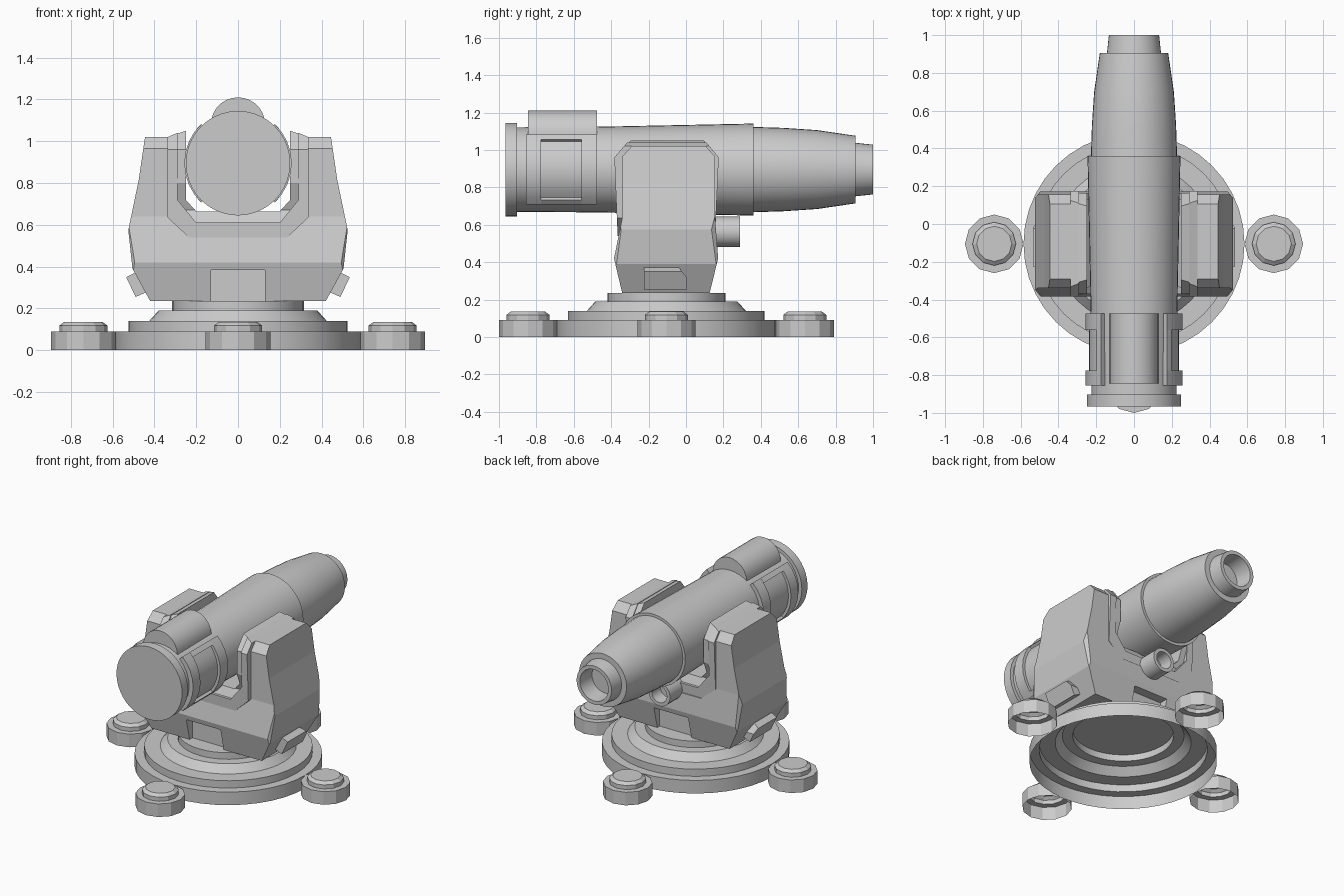
import bpy, bmesh, math
from mathutils import Vector

if "Cube" in bpy.data.objects:
    bpy.data.objects.remove(bpy.data.objects["Cube"])

CY = -0.105      # centre of the base in y
AX = 0.895       # height of the barrel axis


def finish(name, bm, smooth=True):
    bmesh.ops.recalc_face_normals(bm, faces=bm.faces)
    me = bpy.data.meshes.new(name)
    bm.to_mesh(me)
    bm.free()
    ob = bpy.data.objects.new(name, me)
    bpy.context.collection.objects.link(ob)
    if smooth:
        bpy.ops.object.select_all(action='DESELECT')
        ob.select_set(True)
        bpy.context.view_layer.objects.active = ob
        bpy.ops.object.shade_smooth_by_angle(angle=math.radians(28))
    return ob


def lathe(name, profile, centre, axis='Z', seg=40, smooth=True):
    """Revolve (radius, offset) points; radius 0 closes with a pole."""
    bm = bmesh.new()
    rings = []
    for r, h in profile:
        ring = []
        for i in range(1 if r == 0 else seg):
            a = 2 * math.pi * i / seg
            u, v = r * math.cos(a), r * math.sin(a)
            p = Vector((u, v, h)) if axis == 'Z' else Vector((u, h, v))
            ring.append(bm.verts.new(p + Vector(centre)))
        rings.append(ring)
    for a, b in zip(rings, rings[1:]):
        for i in range(seg):
            j = (i + 1) % seg
            vs = [a[i % len(a)], a[j % len(a)], b[j % len(b)], b[i % len(b)]]
            bm.faces.new(list(dict.fromkeys(vs)))
    return finish(name, bm, smooth)


def prisms(name, parts, axis='Y', smooth=False):
    """Extrude each (outline, start, end) along the axis into one mesh."""
    place = {'X': lambda u, v, h: (h, u, v), 'Y': lambda u, v, h: (u, h, v),
             'Z': lambda u, v, h: (u, v, h)}[axis]
    bm = bmesh.new()
    for pts, h0, h1 in parts:
        a = [bm.verts.new(place(u, v, h0)) for u, v in pts]
        b = [bm.verts.new(place(u, v, h1)) for u, v in pts]
        bm.faces.new(a)
        bm.faces.new(b[::-1])
        for i in range(len(a)):
            j = (i + 1) % len(a)
            bm.faces.new((a[i], a[j], b[j], b[i]))
    return finish(name, bm, smooth)


def boolean(ob, tool, op):
    m = ob.modifiers.new("cut", 'BOOLEAN')
    m.object, m.operation, m.solver = tool, op, 'EXACT'
    bpy.context.view_layer.objects.active = ob
    bpy.ops.object.modifier_apply(modifier=m.name)
    bpy.data.objects.remove(tool, do_unlink=True)


def mirrored(half):
    return half + [(-x, z) for x, z in reversed(half)]


def arc(r0, r1, a0, a1, n=8):
    """Curved strip outline around the barrel axis, angles in degrees."""
    ang = [math.radians(a0 + (a1 - a0) * i / n) for i in range(n + 1)]
    return ([(r1 * math.cos(t), AX + r1 * math.sin(t)) for t in ang] +
            [(r0 * math.cos(t), AX + r0 * math.sin(t)) for t in reversed(ang)])


# Stepped base shell, open below
lathe("base", [(0.585, 0), (0.585, 0.09), (0.525, 0.09), (0.525, 0.14), (0.425, 0.14),
               (0.38, 0.19), (0.315, 0.19), (0.315, 0.235), (0, 0.235)], (0, CY, 0))

# Four feet around the base
for i in range(4):
    a = i * math.pi / 2
    lathe(f"foot_{i + 1}", [(0.155, 0), (0.155, 0.09), (0.115, 0.09), (0.115, 0.118),
                            (0.093, 0.135), (0, 0.135)],
          (0.74 * math.cos(a), CY + 0.74 * math.sin(a), 0), seg=12, smooth=False)

# Yoke: front outline trimmed by the side and plan outlines
yoke = prisms("yoke", [(mirrored([(0.42, 0.235), (0.505, 0.39), (0.525, 0.575), (0.475, 0.815),
                                  (0.445, 1.02), (0.33, 1.02), (0.33, 0.635), (0.23, 0.545)]),
                        -0.6, 0.4)])
side = [(-0.34, 0.23), (-0.385, 0.42), (-0.34, 0.64), (-0.34, 0.965), (-0.29, 1.021),
        (0.105, 1.021), (0.155, 0.965), (0.155, 0.64), (0.172, 0.42), (0.125, 0.23)]
boolean(yoke, prisms("side_trim", [(side, -1, 1)], 'X'), 'INTERSECT')
plan = [(0.53, -0.34), (0.53, 0.13), (0.49, 0.18), (-0.49, 0.18),
        (-0.53, 0.13), (-0.53, -0.34), (-0.49, -0.39), (0.49, -0.39)]
boolean(yoke, prisms("plan_trim", [(plan, 0, 2)], 'Z'), 'INTERSECT')
slot = [(-0.13, 0.2), (0.13, 0.2), (0.13, 0.385), (-0.13, 0.385)]
boolean(yoke, prisms("slots", [(slot, -0.6, -0.31), (slot, 0.1, 0.4)]), 'DIFFERENCE')

# Cradle lining inside the yoke: wide lip plus raised inner pad
lip = prisms("cradle", [(mirrored([(0.337, 1.02), (0.29, 1.04), (0.29, 0.72), (0.2, 0.61)][::-1] +
                                  [(0.337, 0.635), (0.235, 0.54)]), -0.6, 0.4)])
lip_side = [(-0.365, 0.53), (-0.383, 0.96), (-0.305, 1.051), (0.1, 1.051),
            (0.175, 0.96), (0.155, 0.53)]
boolean(lip, prisms("lip_trim", [(lip_side, -1, 1)], 'X'), 'INTERSECT')
pad = prisms("cradle_pad", [(mirrored([(0.2, 0.6), (0.295, 0.71), (0.295, 1.035), (0.25, 1.05),
                                       (0.25, 0.72), (0.2, 0.665)]), -0.6, 0.4)])
pad_side = [(-0.36, 0.59), (-0.32, 0.67), (-0.37, 0.80), (-0.37, 0.96), (-0.295, 1.051),
            (0.095, 1.051), (0.165, 0.96), (0.165, 0.80), (0.115, 0.67), (0.15, 0.59)]
boolean(pad, prisms("pad_trim", [(pad_side, -1, 1)], 'X'), 'INTERSECT')

# Slanted lugs low on both sides
for s, n in ((1, "right"), (-1, "left")):
    lug = prisms("lug_" + n, [([(s * 0.535, 0.35), (s * 0.49, 0.255), (s * 0.41, 0.29),
                                (s * 0.455, 0.39)], -0.225, 0.005)])
    trim = [(-0.23, 0.2), (0.006, 0.2), (0.006, 0.315), (-0.06, 0.4), (-0.23, 0.4)]
    boolean(lug, prisms("lug_trim", [(trim, -1, 1)], 'X'), 'INTERSECT')

# Barrel with rear cap, step, taper and muzzle bore
lathe("barrel", [(0, -0.965), (0.25, -0.965), (0.25, -0.903), (0.226, -0.903), (0.229, -0.47),
                 (0.246, 0.36), (0.228, 0.36), (0.223, 0.52), (0.211, 0.7), (0.181, 0.905),
                 (0.143, 0.905), (0.133, 1.0), (0.108, 1.0), (0.1, 0.88), (0, 0.88)],
      (0, 0, AX), 'Y')

# Curved framed panels on both sides of the breech
for off, n in ((0, "right"), (180, "left")):
    full = arc(0.215, 0.257, off - 47, off + 47)
    prisms("breech_panel_" + n,
           [(full, -0.855, -0.775), (full, -0.56, -0.475),
            (arc(0.215, 0.257, off - 47, off - 39, 2), -0.775, -0.56),
            (arc(0.215, 0.257, off + 39, off + 47, 2), -0.775, -0.56),
            (arc(0.215, 0.238, off - 39, off + 39), -0.775, -0.56)], smooth=True)

# Rounded hump on top of the breech
hump = [(0.13 * math.cos(math.pi * i / 14), 1.08 + 0.13 * math.sin(math.pi * i / 14))
        for i in range(15)]
prisms("top_hump", [([(0.13, 1.03)] + hump + [(-0.13, 1.03)], -0.845, -0.475)], smooth=True)

# Small hollow tube under the barrel
lathe("lower_tube", [(0, 0.08), (0.082, 0.08), (0.082, 0.29), (0.058, 0.29), (0.055, 0.2),
                     (0, 0.2)], (0, 0, 0.562), 'Y', seg=20)
